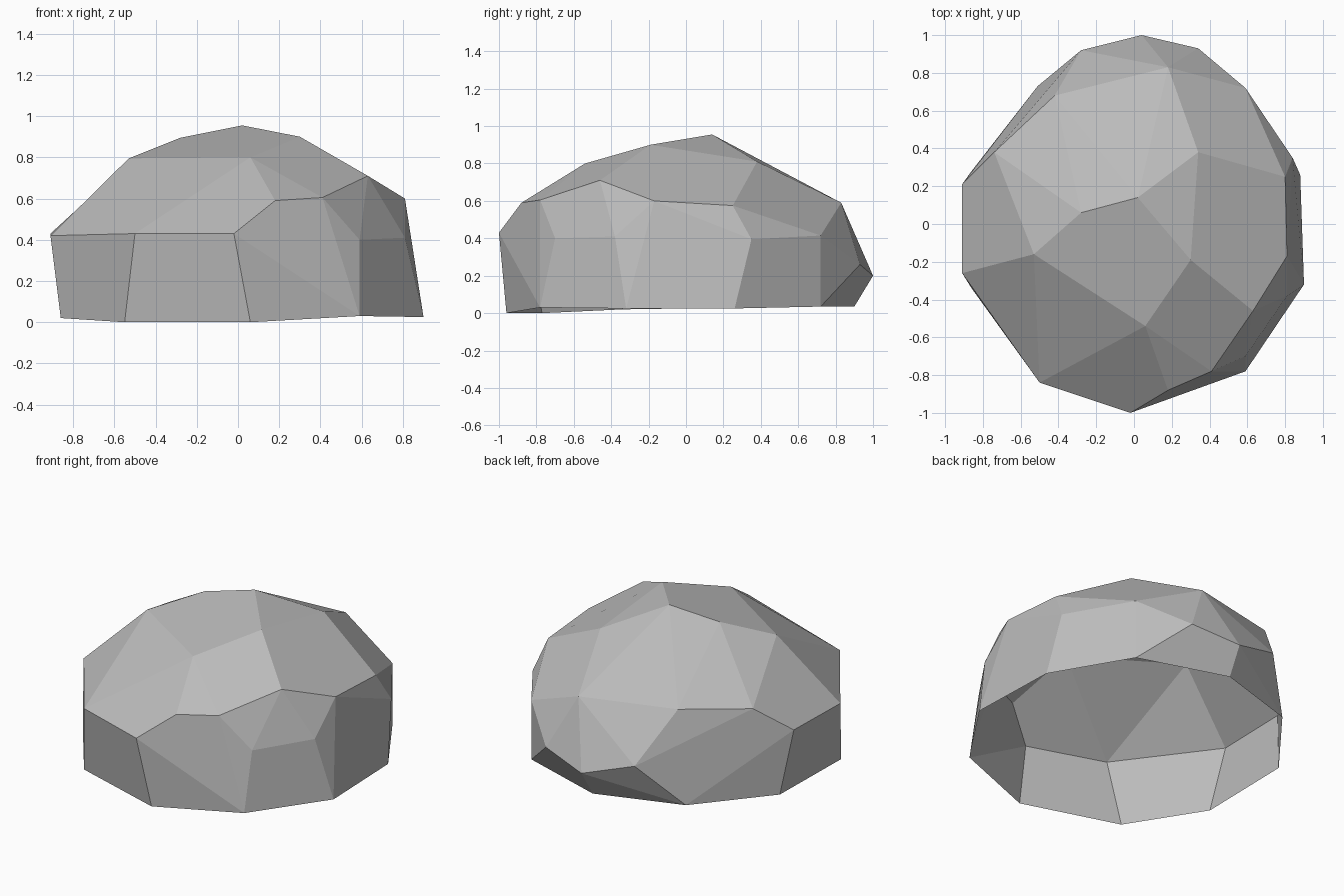
import bpy
import bmesh
import math

# Remove the default object
default_cube = bpy.data.objects.get("Cube")
if default_cube:
    bpy.data.objects.remove(default_cube, do_unlink=True)

# Corner points of the boulder in hundredths, grouped by level
ground_rim = [(6, -96, 0), (59, -78, 3), (90, -32, 2.5), (88, 26, 2.5), (59, 72, 3.5),
              (3, 90, 3.5), (-51, 73, 4), (-86, 28, 3), (-86, -34, 2), (-55, -77, 0)]
back_bulge = [(34, 93, 26), (4, 100, 20), (-28, 92, 30)]
waist = [(-91, 21, 43), (-91, -26, 42), (-50, -84, 43), (-2, -100, 43),
         (59, -70, 40), (81, -38, 41), (84, 35, 39.5), (59, 72, 41.5)]
shoulder = [(18, -88, 59), (41, -78, 60.5), (63, -46, 71), (81, -17, 60),
            (80, 25, 57.5), (18, 83, 59), (-42, 68, 61), (-74, 38, 58.5)]
crown = [(-53, -16, 79.5), (-31, -48, 71), (6, -54, 80), (30, -19, 90),
         (34, 38, 81), (2, 14, 95.5), (-28, 6, 89.5)]


def make_material(name, colour):
    material = bpy.data.materials.new(name)
    material.use_nodes = True
    material.diffuse_color = colour
    shader = material.node_tree.nodes["Principled BSDF"]
    shader.inputs["Base Color"].default_value = colour
    shader.inputs["Roughness"].default_value = 0.9
    return material


def add_points(bm, points):
    return [bm.verts.new([value / 100 for value in point]) for point in points]


def build_boulder(name, material):
    bm = bmesh.new()
    rim_verts = set(add_points(bm, ground_rim))
    for level in (back_bulge, waist, shoulder, crown):
        add_points(bm, level)

    # Wrap the points in a faceted skin
    bmesh.ops.convex_hull(bm, input=list(bm.verts))

    # Leave the underside open, so the boulder is a hollow shell
    underside = [face for face in bm.faces if rim_verts.issuperset(face.verts)]
    bmesh.ops.delete(bm, geom=underside, context="FACES")

    # Merge nearly level triangles into broad flat facets
    bmesh.ops.dissolve_limit(bm, angle_limit=math.radians(5),
                             verts=list(bm.verts), edges=list(bm.edges))
    bmesh.ops.recalc_face_normals(bm, faces=list(bm.faces))
    if sum(face.normal.z * face.calc_area() for face in bm.faces) < 0:
        bmesh.ops.reverse_faces(bm, faces=list(bm.faces))

    mesh = bpy.data.meshes.new(name)
    bm.to_mesh(mesh)
    bm.free()
    mesh.materials.append(material)
    boulder = bpy.data.objects.new(name, mesh)
    bpy.context.collection.objects.link(boulder)
    return boulder


stone_grey = make_material("stone_grey", (0.5, 0.5, 0.5, 1))
build_boulder("boulder", stone_grey)
